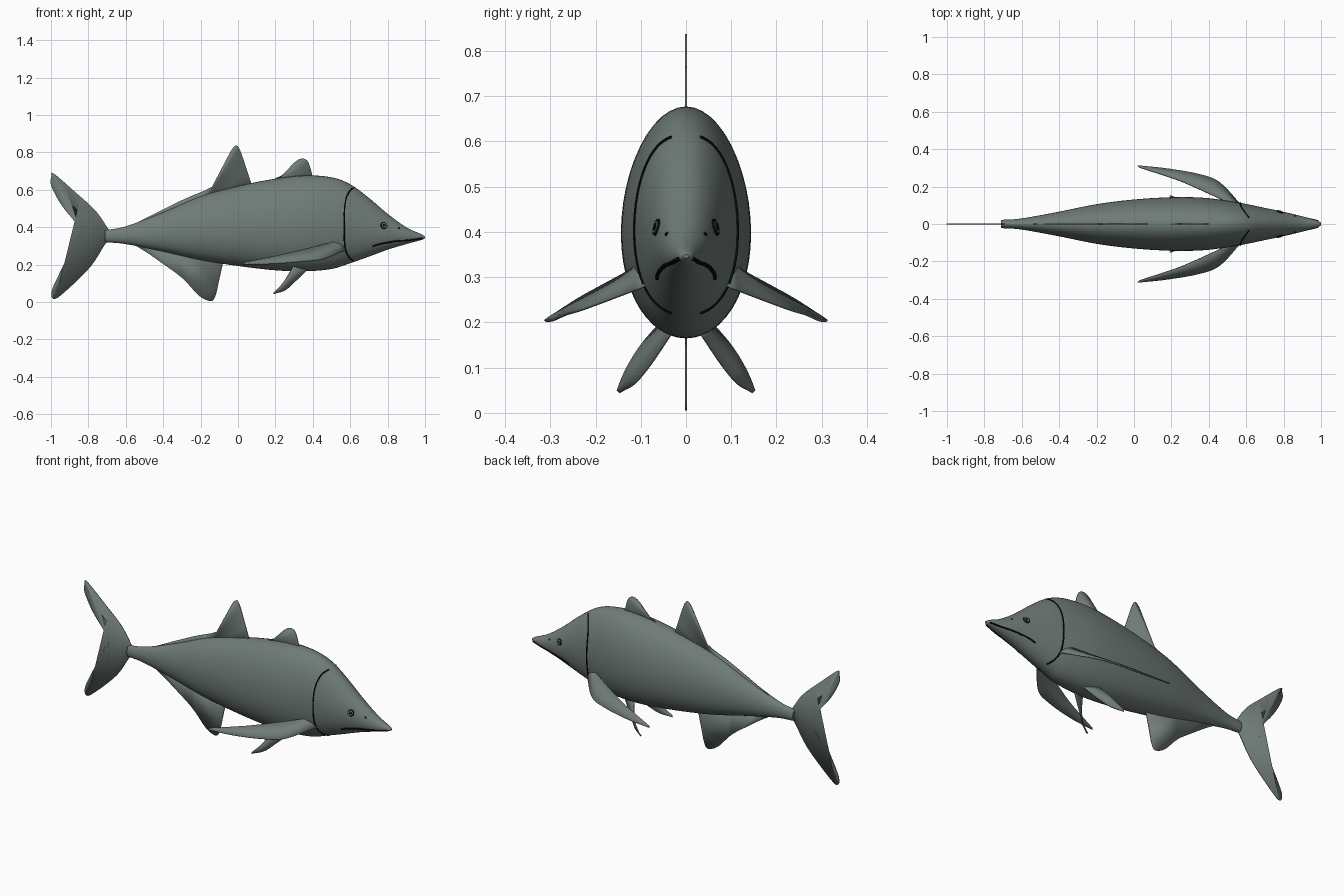
import bpy, bmesh, math
from mathutils import Vector

cube = bpy.data.objects.get("Cube")
if cube:
    bpy.data.objects.remove(cube, do_unlink=True)


def material(name, rgb):
    mat = bpy.data.materials.new(name)
    mat.use_nodes = True
    mat.diffuse_color = (*rgb, 1)
    mat.node_tree.nodes["Principled BSDF"].inputs["Base Color"].default_value = (*rgb, 1)
    return mat


SKIN = material("grey green skin", (0.16, 0.2, 0.185))
BLACK = material("black", (0.004, 0.004, 0.004))


def finish(name, bm, mat):
    bmesh.ops.recalc_face_normals(bm, faces=bm.faces)
    mesh = bpy.data.meshes.new(name)
    bm.to_mesh(mesh)
    bm.free()
    obj = bpy.data.objects.new(name, mesh)
    bpy.context.collection.objects.link(obj)
    mesh.materials.append(mat)
    bpy.context.view_layer.objects.active = obj
    bpy.ops.object.select_all(action="DESELECT")
    obj.select_set(True)
    bpy.ops.object.shade_smooth_by_angle(angle=math.radians(40))
    return obj


def spline(points, steps):
    """Smooth curve through points of any dimension."""
    pts = [Vector(p) for p in points]
    pts = [pts[0] * 2 - pts[1]] + pts + [pts[-1] * 2 - pts[-2]]
    out = []
    for a, b, c, d in zip(pts, pts[1:], pts[2:], pts[3:]):
        for i in range(steps):
            t = i / steps
            out.append(b + (c - a) * (t / 2) + (a * 2 - b * 5 + c * 4 - d) * (t * t / 2)
                       + (b * 3 - a - c * 3 + d) * (t ** 3 / 2))
    return out + [pts[-2]]


def loft(bm, rings, closed):
    rows = [[bm.verts.new(p) for p in ring] for ring in rings]
    count = len(rows[0])
    for r, s in zip(rows, rows[1:]):
        for i in range(count if closed else count - 1):
            j = (i + 1) % count
            bm.faces.new((r[i], r[j], s[j], s[i]))
    return rows


# Body stations: x, top, bottom, half width
STATIONS = spline([
    (-.71, .385, .32, .022), (-.6, .405, .31, .03), (-.4, .48, .27, .066),
    (-.2, .565, .225, .106), (0, .62, .193, .131), (.2, .66, .17, .143),
    (.36, .677, .165, .141), (.5, .667, .177, .125), (.6, .63, .208, .107),
    (.7, .557, .243, .086), (.8, .472, .28, .065), (.9, .4, .31, .041),
    (.98, .363, .332, .018), (1, .35, .342, .006)], 6)


def section(x):
    for a, b in zip(STATIONS, STATIONS[1:]):
        if x <= b[0]:
            return a.lerp(b, (x - a[0]) / (b[0] - a[0]))
    return STATIONS[-1]


def on_ring(s, angle):
    x, top, low, half = s
    h = (top - low) / 2
    return Vector((x, half * math.cos(angle),
                   (top + low) / 2 + h * (math.sin(angle) - .08 * math.cos(angle) ** 2)))


def on_side(x, z):
    """Point of the left-hand flank at a given length and height."""
    s = section(x)
    k = (z - (s[1] + s[2]) / 2) / ((s[1] - s[2]) / 2)
    angle = math.asin(max(-1, min(1, k + .08 * max(0, 1 - k * k))))
    return on_ring(s, angle)


bm = bmesh.new()
SIDES = 48
rows = loft(bm, [[on_ring(s, math.tau * i / SIDES) for i in range(SIDES)]
                 for s in STATIONS], True)
bm.faces.new(rows[0])
bm.faces.new(rows[-1])
finish("body", bm, SKIN)


def thicken(obj, amount):
    mod = obj.modifiers.new("thickness", "SOLIDIFY")
    mod.thickness = amount
    mod.offset = 0


# Upright fins on the centre line, drawn as x and z outlines
def upright_fin(name, edge, base=()):
    bm = bmesh.new()
    outline = spline(edge, 4) + [Vector(p) for p in base]
    bm.faces.new([bm.verts.new((p[0], 0, p[1])) for p in outline])
    bmesh.ops.triangulate(bm, faces=bm.faces)
    thicken(finish(name, bm, SKIN), .005)


upright_fin("rear_dorsal_fin",
            [(-.57, .41), (-.3, .545), (-.15, .61), (-.09, .665), (-.05, .785), (-.015, .835),
             (.01, .815), (.05, .7), (.075, .625)], [(.05, .58), (-.2, .5), (-.5, .4)])
upright_fin("front_dorsal_fin",
            [(.14, .64), (.24, .68), (.3, .745), (.34, .767), (.375, .75), (.4, .67)],
            [(.38, .6), (.16, .6)])
upright_fin("anal_fin",
            [(-.56, .31), (-.45, .24), (-.3, .13), (-.21, .035), (-.145, .005), (-.12, .035),
             (-.1, .12), (-.08, .21)], [(-.1, .27), (-.3, .29), (-.5, .33)])
upright_fin("tail_fin",
            [(-.69, .385), (-.76, .487), (-.87, .588), (-.985, .687), (-.998, .67), (-.998, .62),
             (-.94, .513), (-.84, .39), (-.825, .345), (-.845, .28), (-.94, .17), (-.995, .065),
             (-.985, .016), (-.925, .055), (-.79, .187), (-.71, .31), (-.69, .325)])


# Paired fins lofted between a leading and a trailing edge
def paired_fin(name, lead, trail):
    for label, side in (("left", 1), ("right", -1)):
        bm = bmesh.new()
        rings = []
        for a, b in zip(spline(lead, 6), spline(trail, 6)):
            rings.append([Vector((p[0], p[1] * side, p[2])) for p in (a, a.lerp(b, .5), b)])
        loft(bm, rings, False)
        thicken(finish(f"{label}_{name}", bm, SKIN), .006)


# the fish faces +x, so its flanks are +y and -y
paired_fin("pectoral_fin",
           [(.58, .09, .28), (.46, .22, .232), (.35, .265, .218), (.18, .295, .205), (.02, .312, .203)],
           [(.54, .1, .33), (.46, .135, .308), (.34, .19, .278), (.22, .24, .25), (.03, .302, .21)])
paired_fin("pelvic_fin",
           [(.38, .03, .18), (.3, .08, .105), (.25, .115, .063), (.19, .145, .045)],
           [(.3, .055, .2), (.27, .1, .148), (.24, .13, .1), (.195, .152, .052)])


# Thin dark lines following the skin
def skin_line(name, points, radius):
    for label, side in (("left", 1), ("right", -1)):
        bm = bmesh.new()
        path = [Vector((p[0], p[1] * side, p[2])) for p in points]
        rings = []
        for i, p in enumerate(path):
            along = (path[min(i + 1, len(path) - 1)] - path[max(i - 1, 0)]).normalized()
            u = along.cross(Vector((1, .3, .2))).normalized()
            v = along.cross(u)
            rings.append([p + (u * math.cos(a) + v * math.sin(a)) * radius
                          for a in (math.tau * k / 6 for k in range(6))])
        ends = loft(bm, rings, True)
        bm.faces.new(ends[0])
        bm.faces.new(ends[-1])
        finish(f"{label}_{name}", bm, BLACK)


gill = []
for i in range(41):
    a = math.radians(-72 + 144 * i / 40)
    x = .568 + .058 * abs(math.sin(a)) ** 4
    gill.append(on_ring(section(x), a))
skin_line("gill_line", gill, .004)
skin_line("mouth_line", [on_side(p[0], p[1]) for p in spline(
    [(.72, .298), (.76, .311), (.84, .325), (.92, .332), (.985, .341)], 6)], .005)


# Eyes and nostrils as thin plates laid on the skin
def disc(name, x, z, radius, lift, mat):
    for label, side in (("left", 1), ("right", -1)):
        c = on_side(x, z)
        normal = (on_side(x, z + .01) - c).cross(on_side(x + .01, z) - c).normalized()
        if normal.y < 0:
            normal.negate()
        c += normal * lift
        c.y *= side
        normal.y *= side
        bm = bmesh.new()
        bmesh.ops.create_cone(bm, cap_ends=True, segments=20, radius1=radius,
                              radius2=radius * .9, depth=.006)
        bmesh.ops.transform(bm, matrix=normal.to_track_quat("Z", "Y").to_matrix().to_4x4(),
                            verts=bm.verts)
        bmesh.ops.translate(bm, vec=c, verts=bm.verts)
        finish(f"{label}_{name}", bm, mat)


disc("eye_rim", .78, .41, .02, 0, BLACK)
disc("iris", .78, .41, .015, .001, SKIN)
disc("pupil", .78, .41, .009, .002, BLACK)
disc("nostril", .86, .395, .005, 0, BLACK)
